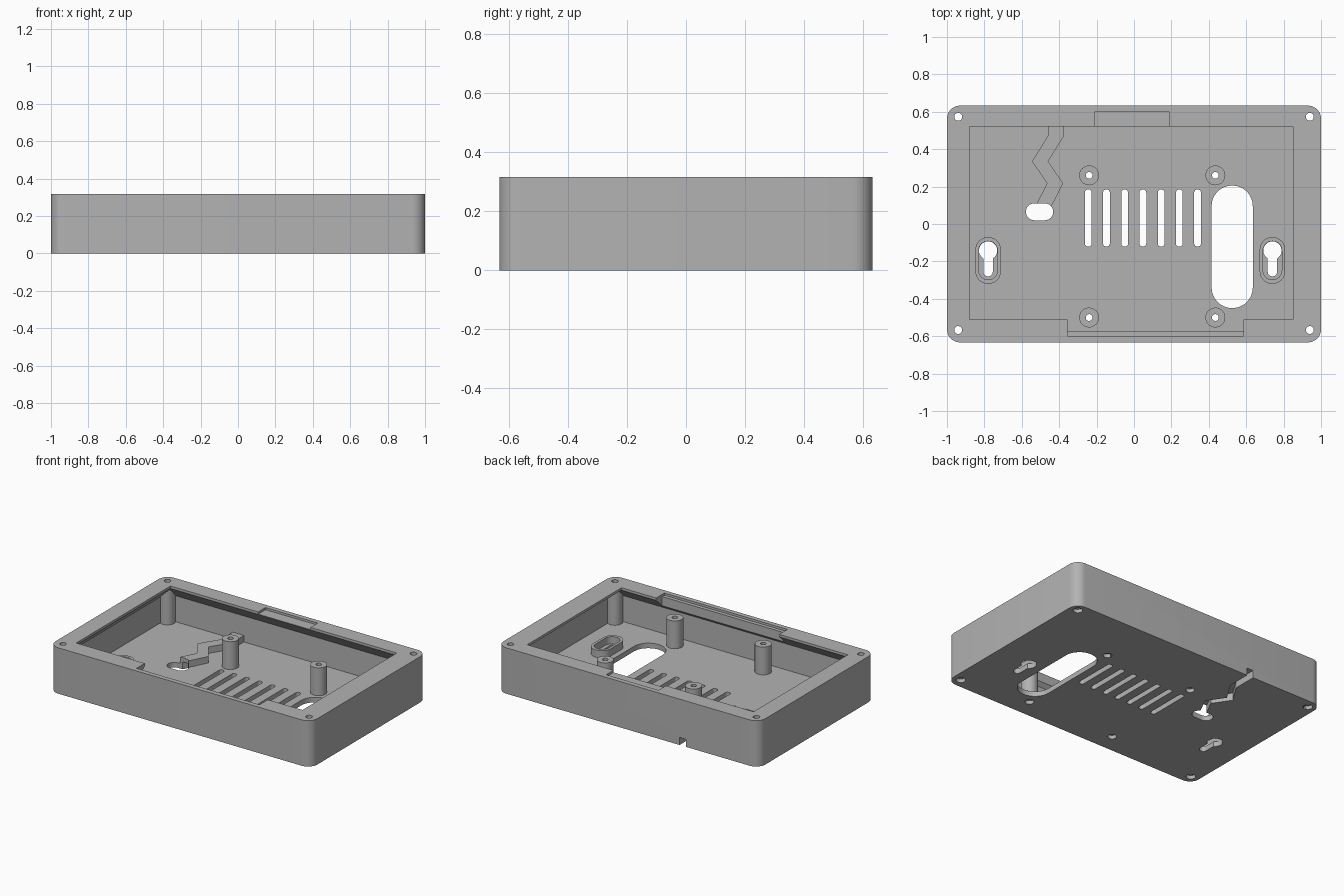
import bpy, bmesh, math

cube = bpy.data.objects.get("Cube")
if cube:
    bpy.data.objects.remove(cube, do_unlink=True)

HEIGHT, FLOOR, RIM = 0.317, 0.035, 0.3

grey = bpy.data.materials.new("mid grey plastic")
grey.use_nodes = True
grey.diffuse_color = (0.45, 0.45, 0.45, 1)
grey.node_tree.nodes["Principled BSDF"].inputs["Base Color"].default_value = grey.diffuse_color


def rounded(cx, cy, w, h, r, seg=8):
    """Outline of a rectangle with round corners; also gives circles and slots."""
    pts = []
    for k, (sx, sy) in enumerate([(1, 1), (-1, 1), (-1, -1), (1, -1)]):
        for i in range(seg + 1):
            a = math.pi / 2 * (k + i / seg)
            p = (cx + sx * (w / 2 - r) + r * math.cos(a),
                 cy + sy * (h / 2 - r) + r * math.sin(a))
            if not pts or math.dist(p, pts[-1]) > 1e-4:
                pts.append(p)
    if math.dist(pts[0], pts[-1]) < 1e-4:
        pts.pop()
    return pts


def circle(x, y, r):
    return rounded(x, y, 2 * r, 2 * r, r)


def box(x0, x1, y0, y1):
    return [(x0, y0), (x1, y0), (x1, y1), (x0, y1)]


def loft(name, layers):
    """Closed solid through matching outlines at rising heights."""
    bm = bmesh.new()
    rings = [[bm.verts.new((x, y, z)) for x, y in pts] for pts, z in layers]
    bm.faces.new(rings[0][::-1])
    bm.faces.new(rings[-1])
    n = len(rings[0])
    for a, b in zip(rings, rings[1:]):
        for i in range(n):
            j = (i + 1) % n
            bm.faces.new((a[i], a[j], b[j], b[i]))
    bmesh.ops.recalc_face_normals(bm, faces=bm.faces)
    mesh = bpy.data.meshes.new(name)
    bm.to_mesh(mesh)
    bm.free()
    mesh.materials.append(grey)
    obj = bpy.data.objects.new(name, mesh)
    bpy.context.collection.objects.link(obj)
    return obj


def prism(name, pts, z0, z1):
    return loft(name, [(pts, z0), (pts, z1)])


def activate(obj):
    bpy.ops.object.select_all(action='DESELECT')
    obj.select_set(True)
    bpy.context.view_layer.objects.active = obj


def cut(targets, cutter):
    """Subtract the cutter from every target, then discard it."""
    cutter.hide_render = True
    for obj in targets:
        mod = obj.modifiers.new("cut", 'BOOLEAN')
        mod.operation = 'DIFFERENCE'
        mod.solver = 'EXACT'
        mod.object = cutter
        activate(obj)
        bpy.ops.object.modifier_apply(modifier=mod.name)
    bpy.data.objects.remove(cutter, do_unlink=True)


def drill(targets, pts, z0=-0.1, z1=0.5):
    cut(targets, prism("cutter", pts, z0, z1))


# Case shell: hollow with an overhanging rim sloped on its underside
case = prism("case_shell", rounded(0, 0, 2, 1.266, 0.07), 0, HEIGHT)
inner = box(-0.965, 0.965, -0.6, 0.6)
opening = box(-0.88, 0.85, -0.51, 0.52)
cut([case], loft("cavity", [(inner, FLOOR), (inner, 0.215), (opening, RIM), (opening, 0.4)]))
parts = [case]

# Lid recesses in the rim: shallow ones front and back, deep one in front
drill([case], box(-0.21, 0.19, 0.45, 0.6), RIM + 0.002)
drill([case], box(-0.355, 0.585, -0.6, -0.45), RIM + 0.002)
drill([case], box(-0.355, 0.585, -0.575, -0.45), 0.2)

# Corner screw pillars, drilled through with a wider seat underneath
for side, x in (("right", -0.94), ("left", 0.94)):
    for end, y in (("front", -0.567), ("back", 0.573)):
        pillar = prism(f"corner_pillar_{end}_{side}", circle(x, y, 0.05), FLOOR, RIM + 0.005)
        parts.append(pillar)
        drill([case, pillar], circle(x, y, 0.021))
        drill([case], circle(x, y, 0.03), -0.1, 0.025)

# Board standoffs
for side, x in (("right", -0.24), ("left", 0.435)):
    for end, y in (("front", -0.5), ("back", 0.26)):
        post = prism(f"standoff_{end}_{side}", circle(x, y, 0.053), FLOOR, 0.227)
        parts.append(post)
        drill([case, post], circle(x, y, 0.018))
        drill([case], circle(x, y, 0.028), -0.1, 0.025)

# Vent slots and the large cable opening
for i in range(7):
    drill([case], rounded(-0.245 + i * 0.0975, 0.032, 0.036, 0.305, 0.016))
drill([case], rounded(0.525, -0.122, 0.22, 0.655, 0.109))

# Keyhole hangers with raised collars
for side, x in (("right", -0.78), ("left", 0.74)):
    collar = prism(f"keyhole_collar_{side}", rounded(x, -0.195, 0.136, 0.25, 0.067), FLOOR, 0.085)
    parts.append(collar)
    drill([collar], rounded(x, -0.195, 0.1, 0.206, 0.049))
    drill([case], circle(x, -0.142, 0.049))
    drill([case], rounded(x, -0.215, 0.05, 0.13, 0.0245))

# Zigzag wire duct, open underneath and out through the back wall
path = [(-0.497, 0.07), (-0.422, 0.217), (-0.502, 0.335), (-0.418, 0.47)]


def ribbon(half, y_end):
    line = path + [(path[-1][0], y_end)]
    return [(x + half, y) for x, y in line] + [(x - half, y) for x, y in line[::-1]]


duct = prism("wire_duct", ribbon(0.043, 0.605), FLOOR, 0.08)
parts.append(duct)
drill([case, duct], ribbon(0.024, 0.7), -0.1, 0.052)
drill([case, duct], rounded(-0.505, 0.065, 0.146, 0.09, 0.0445))

for obj in parts:
    activate(obj)
    bpy.ops.object.shade_smooth_by_angle(angle=math.radians(30))
